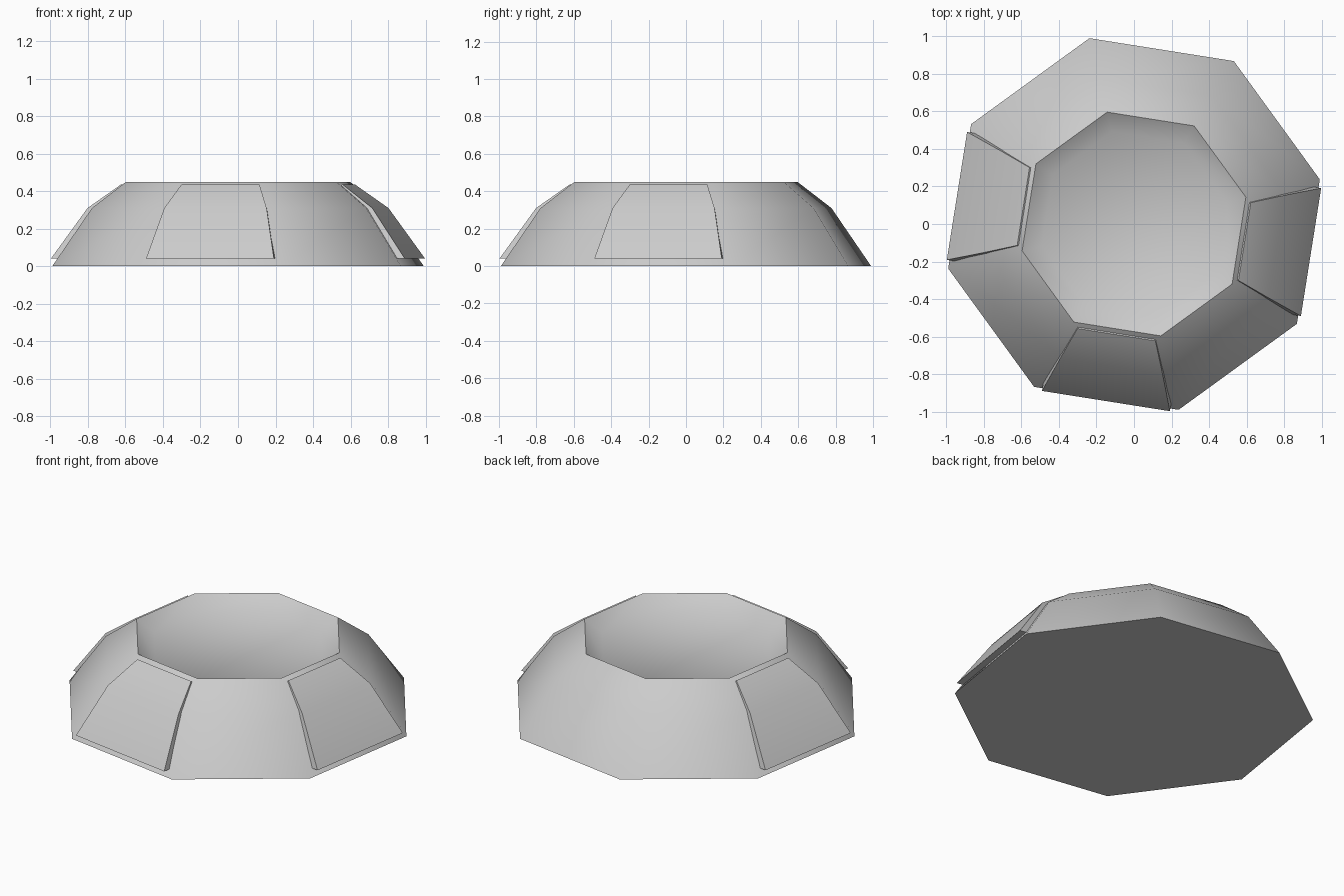
import bpy, bmesh
from math import sin, cos, radians

if "Cube" in bpy.data.objects:
    bpy.data.objects.remove(bpy.data.objects["Cube"])

SIDES = 8
START = radians(13.5)          # angle of the first octagon corner


def finish(name, bm, angle):
    bmesh.ops.recalc_face_normals(bm, faces=bm.faces)
    me = bpy.data.meshes.new(name)
    bm.to_mesh(me)
    bm.free()
    ob = bpy.data.objects.new(name, me)
    bpy.context.collection.objects.link(ob)
    bpy.ops.object.select_all(action='DESELECT')
    ob.select_set(True)
    bpy.context.view_layer.objects.active = ob
    bpy.ops.object.shade_smooth_by_angle(angle=radians(angle))
    return ob


def loft(bm, rings):
    """Join equal-sized closed rings of points and cap both ends."""
    loops = [[bm.verts.new(p) for p in ring] for ring in rings]
    n = len(loops[0])
    for a, b in zip(loops, loops[1:]):
        for i in range(n):
            j = (i + 1) % n
            bm.faces.new((a[i], a[j], b[j], b[i]))
    bm.faces.new(loops[0][::-1])
    bm.faces.new(loops[-1])


# Octagonal dome: wall, rim sloping inward, recessed top
profile = [(1.018, 0), (0.80, 0.31), (0.613, 0.45), (0.507, 0.38)]
bm = bmesh.new()
loft(bm, [[(r * cos(START + k * 2 * cos(0) * radians(22.5)),
            r * sin(START + k * radians(45)), z) for k in range(SIDES)]
          for r, z in profile])
finish("dome_body", bm, 42)

# Raised plates: (distance from axis, height, half width), bottom to top
rows = [(0.955, 0.04, 0.345), (0.768, 0.31, 0.276), (0.597, 0.436, 0.21)]
DEPTH = (0.05, 0.035)          # how far the plate reaches back into the wall


def panel(name, degrees):
    a = radians(degrees)

    def place(d, w, z):
        return (d * cos(a) - w * sin(a), d * sin(a) + w * cos(a), z)

    bm = bmesh.new()
    loft(bm, [[place(d, -w, z), place(d, w, z),
               place(d - DEPTH[0], w, z - DEPTH[1] * (z > 0.1)),
               place(d - DEPTH[0], -w, z - DEPTH[1] * (z > 0.1))]
              for d, z, w in rows])
    finish(name, bm, 42)


panel("front_panel", 261)
panel("right_panel", -9)
panel("left_panel", 171)
